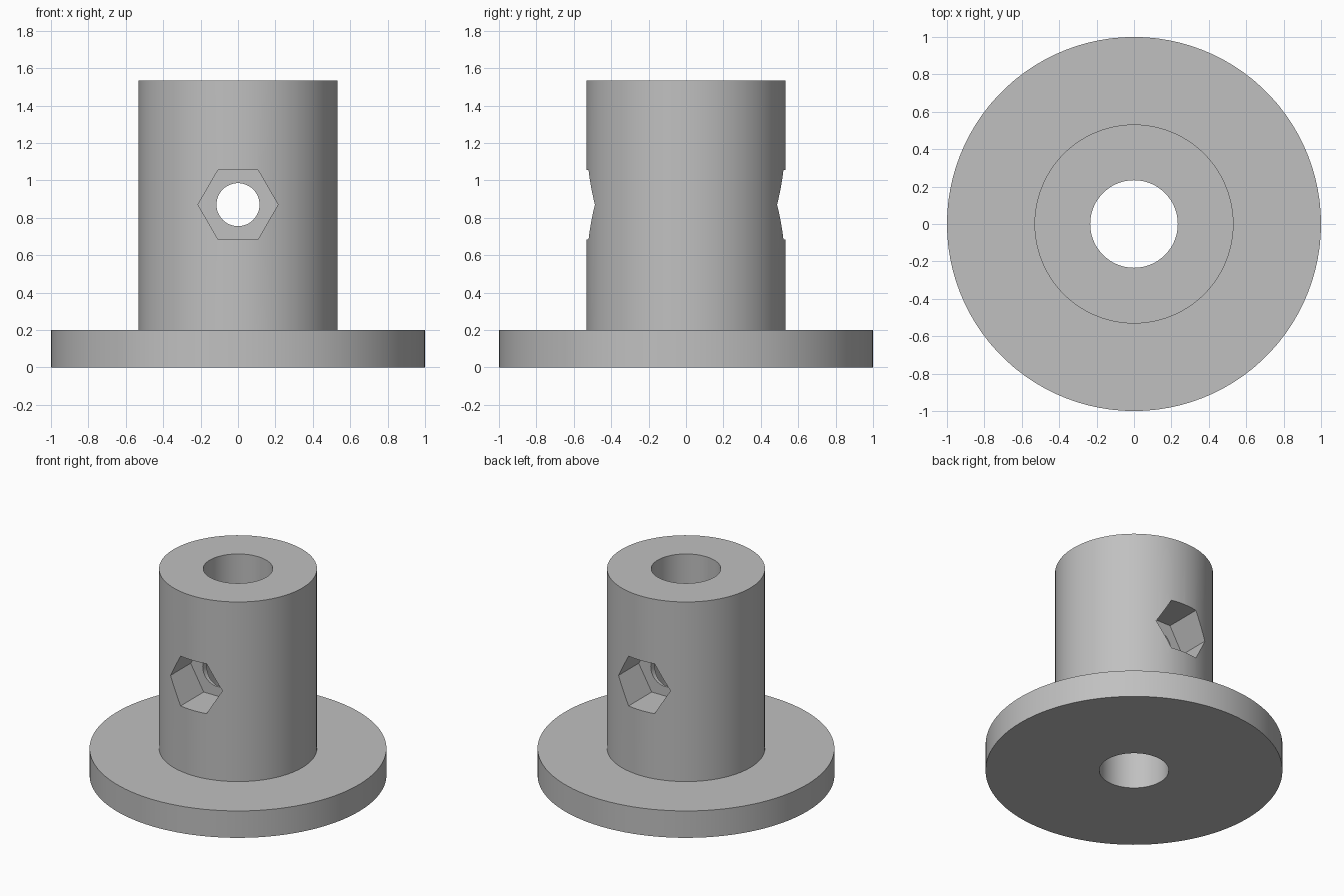
import bpy
import bmesh
from math import radians
from mathutils import Matrix, Vector

cube = bpy.data.objects.get("Cube")
if cube:
    bpy.data.objects.remove(cube, do_unlink=True)

# Dimensions
SEGMENTS = 100
FLANGE_R, FLANGE_H = 1.0, 0.2
HUB_R, HUB_TOP = 0.532, 1.535
BORE_R = 0.234
HOLE_Z, HOLE_R = 0.87, 0.115
NUT_R, NUT_FLOOR = 0.214, 0.25

grey = bpy.data.materials.new("plain grey")
grey.use_nodes = True
colour = (0.53, 0.53, 0.53, 1)
grey.diffuse_color = colour
grey.node_tree.nodes["Principled BSDF"].inputs["Base Color"].default_value = colour


def new_object(name, bm):
    bmesh.ops.recalc_face_normals(bm, faces=bm.faces)
    mesh = bpy.data.meshes.new(name)
    bm.to_mesh(mesh)
    bm.free()
    mesh.materials.append(grey)
    obj = bpy.data.objects.new(name, mesh)
    bpy.context.collection.objects.link(obj)
    return obj


def lathe(name, profile):
    """Spin a closed (radius, height) profile around z."""
    bm = bmesh.new()
    verts = [bm.verts.new((r, 0, z)) for r, z in profile]
    edges = [bm.edges.new((v, verts[i - 1])) for i, v in enumerate(verts)]
    bmesh.ops.spin(bm, geom=verts + edges, cent=(0, 0, 0), axis=(0, 0, 1),
                   angle=radians(360), steps=SEGMENTS, use_merge=True)
    bmesh.ops.remove_doubles(bm, verts=bm.verts, dist=1e-5)
    return new_object(name, bm)


def side_cutter(name, sides, radius, y0, y1):
    """Prism along y at the height of the cross hole."""
    bm = bmesh.new()
    place = (Matrix.Translation(Vector((0, (y0 + y1) / 2, HOLE_Z)))
             @ Matrix.Rotation(radians(90), 4, "X")
             @ Matrix.Rotation(radians(90 if sides == 6 else 0), 4, "Z"))
    bmesh.ops.create_cone(bm, cap_ends=True, segments=sides, radius1=radius,
                          radius2=radius, depth=abs(y1 - y0), matrix=place)
    # Turn the hexagon so that its points lie left and right
    if sides == 6 and max(v.co.x for v in bm.verts) < radius * 0.95:
        bmesh.ops.rotate(bm, verts=bm.verts, cent=(0, 0, HOLE_Z),
                         matrix=Matrix.Rotation(radians(30), 3, "Y"))
    obj = new_object(name, bm)
    obj.hide_render = True
    return obj


# Flange and hub turned as one hollow body
body = lathe("flanged_hub", [
    (BORE_R, 0), (FLANGE_R, 0), (FLANGE_R, FLANGE_H),
    (HUB_R, FLANGE_H), (HUB_R, HUB_TOP), (BORE_R, HUB_TOP)])

# Cross hole and a hexagonal nut pocket on the front and back
cutters = [side_cutter("cross_hole_cutter", 48, HOLE_R, -0.8, 0.8)]
for name, side in (("front", -1), ("back", 1)):
    cutters.append(side_cutter(name + "_nut_cutter", 6, NUT_R,
                               side * NUT_FLOOR, side * 0.8))
for cutter in cutters:
    cut = body.modifiers.new(cutter.name, "BOOLEAN")
    cut.operation = "DIFFERENCE"
    cut.solver = "EXACT"
    cut.object = cutter

# Apply the cuts, then remove the cutters
bpy.context.view_layer.update()
cut_mesh = bpy.data.meshes.new_from_object(
    body.evaluated_get(bpy.context.evaluated_depsgraph_get()))
body.modifiers.clear()
body.data = cut_mesh
for cutter in cutters:
    bpy.data.objects.remove(cutter, do_unlink=True)

# Smooth walls with sharp rims
bpy.ops.object.select_all(action="DESELECT")
body.select_set(True)
bpy.context.view_layer.objects.active = body
bpy.ops.object.shade_smooth_by_angle(angle=radians(30))
